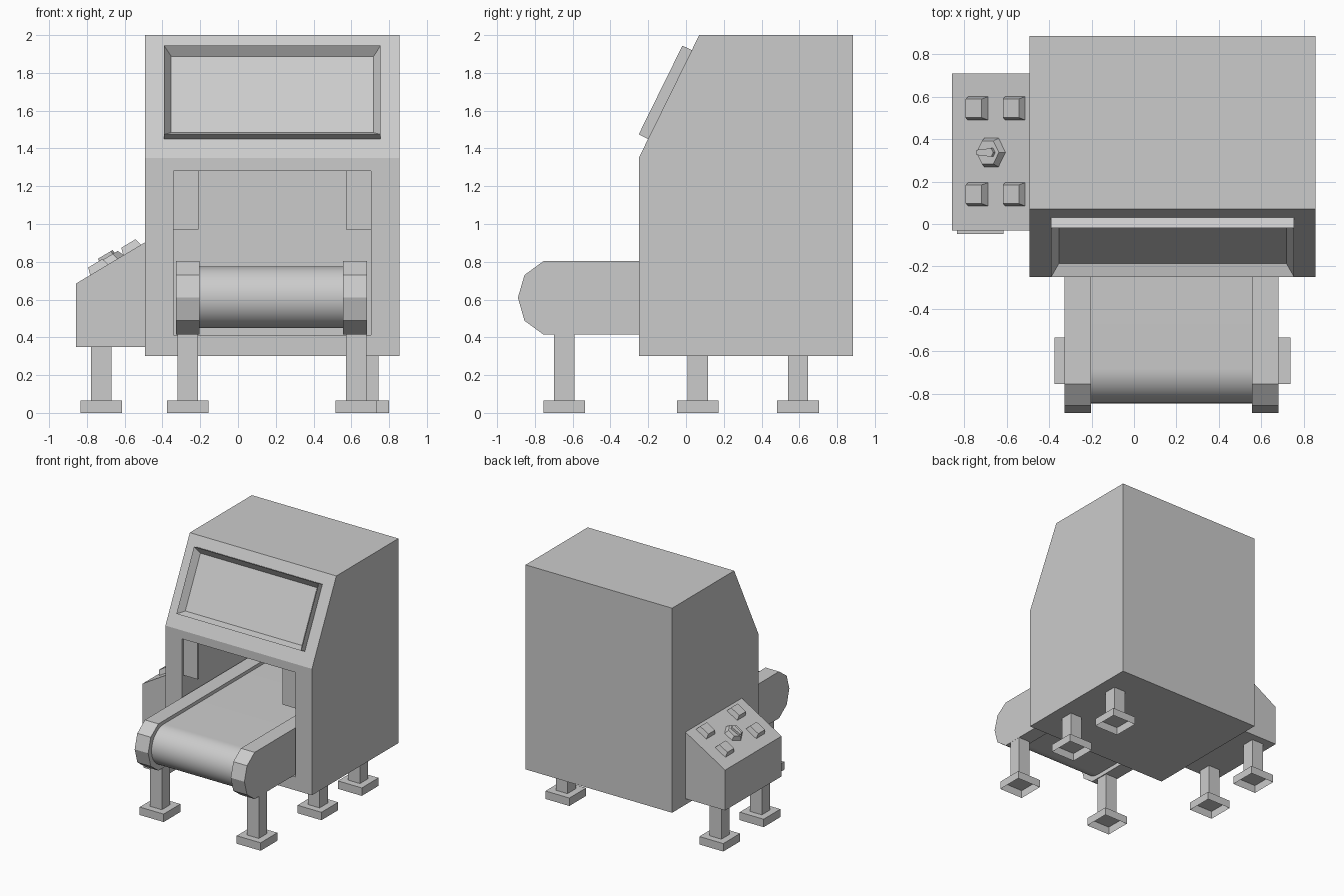
import bpy, bmesh, math
from mathutils import Matrix, Vector

if "Cube" in bpy.data.objects:
    bpy.data.objects.remove(bpy.data.objects["Cube"])


def finish(name, bm):
    bmesh.ops.recalc_face_normals(bm, faces=bm.faces[:])
    me = bpy.data.meshes.new(name)
    bm.to_mesh(me)
    bm.free()
    ob = bpy.data.objects.new(name, me)
    bpy.context.collection.objects.link(ob)
    return ob


def extrude(name, pts, offset):
    """Extrude a closed outline of 3D points along offset."""
    bm = bmesh.new()
    face = bm.faces.new([bm.verts.new(p) for p in pts])
    new = bmesh.ops.extrude_face_region(bm, geom=[face], use_keep_orig=True)["geom"]
    verts = [v for v in new if isinstance(v, bmesh.types.BMVert)]
    bmesh.ops.translate(bm, verts=verts, vec=offset)
    return finish(name, bm)


def side_profile(name, yz, x0, x1):
    return extrude(name, [(x0, y, z) for y, z in yz], (x1 - x0, 0, 0))


def box(name, x0, x1, y0, y1, z0, z1):
    return side_profile(name, [(y0, z0), (y1, z0), (y1, z1), (y0, z1)], x0, x1)


def tapered(name, sides, r0, r1, h, matrix):
    """Tapered prism standing on the local xy plane."""
    bm = bmesh.new()
    bmesh.ops.create_cone(bm, cap_ends=True, segments=sides, radius1=r0, radius2=r1, depth=h,
                          matrix=matrix @ Matrix.Translation((0, 0, h / 2)))
    return finish(name, bm)


def plane_matrix(origin, ax, ay):
    ax, ay = Vector(ax).normalized(), Vector(ay).normalized()
    m = Matrix((ax, ay, ax.cross(ay))).transposed().to_4x4()
    m.translation = origin
    return m


# Main housing with sloped front and deep tunnel
body = side_profile("housing", [(-0.25, 0.30), (0.885, 0.30), (0.885, 2.0), (0.07, 2.0), (-0.25, 1.35)],
                    -0.492, 0.855)
cutter = box("tunnel_cutter", -0.342, 0.705, -0.5, 0.85, 0.412, 1.28)
cutter.hide_render = True
mod = body.modifiers.new("tunnel", "BOOLEAN")
mod.object, mod.operation, mod.solver = cutter, "DIFFERENCE", "EXACT"
bpy.context.view_layer.objects.active = body
bpy.ops.object.modifier_apply(modifier=mod.name)
bpy.data.objects.remove(cutter)

# Guard strips hanging in the tunnel mouth
for name, x0, x1 in (("left_guard", -0.342, -0.21), ("right_guard", 0.572, 0.705)):
    box(name, x0, x1, -0.23, -0.21, 0.97, 1.28)

# Window frame: a raised panel with a recess, lying on the slope
slope = plane_matrix((0.182, -0.201, 1.45), (1, 0, 0), (0, 0.32, 0.65))
bm = bmesh.new()
bmesh.ops.create_cube(bm, size=1, matrix=slope @ Matrix.Translation((0, 0.262, 0.022))
                      @ Matrix.Diagonal((1.146, 0.524, 0.066, 1)))
normal = slope.to_3x3() @ Vector((0, 0, 1))
bm.normal_update()
front = max(bm.faces, key=lambda f: f.normal.dot(normal))
bmesh.ops.inset_region(bm, faces=[front], thickness=0.052)
bmesh.ops.translate(bm, verts=front.verts[:], vec=normal * -0.053)
finish("window_frame", bm)

# Conveyor side rails with faceted noses
rail = [(0.84, 0.415), (0.84, 0.803), (-0.755, 0.803), (-0.855, 0.73),
        (-0.89, 0.61), (-0.855, 0.488), (-0.755, 0.415)]
side_profile("left_rail", rail, -0.327, -0.203)
side_profile("right_rail", rail, 0.556, 0.682)

# Conveyor belt with smooth round nose
r = 0.163
nose = [(-0.845 + r - r * math.sin(a), 0.612 + r * math.cos(a))
        for a in (math.pi * i / 24 for i in range(25))]
belt = side_profile("belt", nose + [(0.84, 0.449), (0.84, 0.775)], -0.203, 0.556)
bpy.ops.object.select_all(action="DESELECT")
belt.select_set(True)
bpy.context.view_layer.objects.active = belt
bpy.ops.object.shade_smooth_by_angle(angle=math.radians(30))

# Side control console
extrude("console", [(-0.857, -0.03, 0.35), (-0.857, -0.03, 0.685), (-0.492, -0.03, 0.903), (-0.492, -0.03, 0.35)],
        (0, 0.74, 0))


def on_console(x, y):
    return plane_matrix((x, y, 0.685 + (x + 0.857) * 0.597), (1, 0, 0.597), (0, 1, 0))


# Square buttons
turn = Matrix.Rotation(math.pi / 4, 4, "Z")
for x in (-0.735, -0.56):
    for y in (0.14, 0.545):
        tapered("button", 4, 0.055 * math.sqrt(2), 0.044 * math.sqrt(2), 0.04, on_console(x, y) @ turn)

# Hexagonal knob with a pointer
knob = on_console(-0.672, 0.337)
tapered("knob", 6, 0.078, 0.062, 0.035, knob @ Matrix.Rotation(math.pi / 2, 4, "Z"))
tip = [(-0.05, -0.012), (0.03, -0.02), (0.042, 0), (0.03, 0.02), (-0.05, 0.012)]
extrude("knob_pointer", [knob @ Vector((x, y, 0.033)) for x, y in tip],
        knob.to_3x3() @ Vector((0, 0, 0.02)))

# Legs on open-bottomed square feet
for x, y, top in ((-0.265, -0.645, 0.42), (0.627, -0.645, 0.42),
                  (0.69, 0.063, 0.31), (0.69, 0.593, 0.31),
                  (-0.725, 0.063, 0.36), (-0.725, 0.593, 0.36)):
    box("leg", x - 0.054, x + 0.054, y - 0.054, y + 0.054, 0.065, top)
    foot = box("foot", x - 0.11, x + 0.11, y - 0.11, y + 0.11, 0, 0.066)
    bm = bmesh.new()
    bm.from_mesh(foot.data)
    bmesh.ops.delete(bm, geom=[f for f in bm.faces if f.normal.z < -0.5], context="FACES_ONLY")
    bm.to_mesh(foot.data)
    bm.free()
